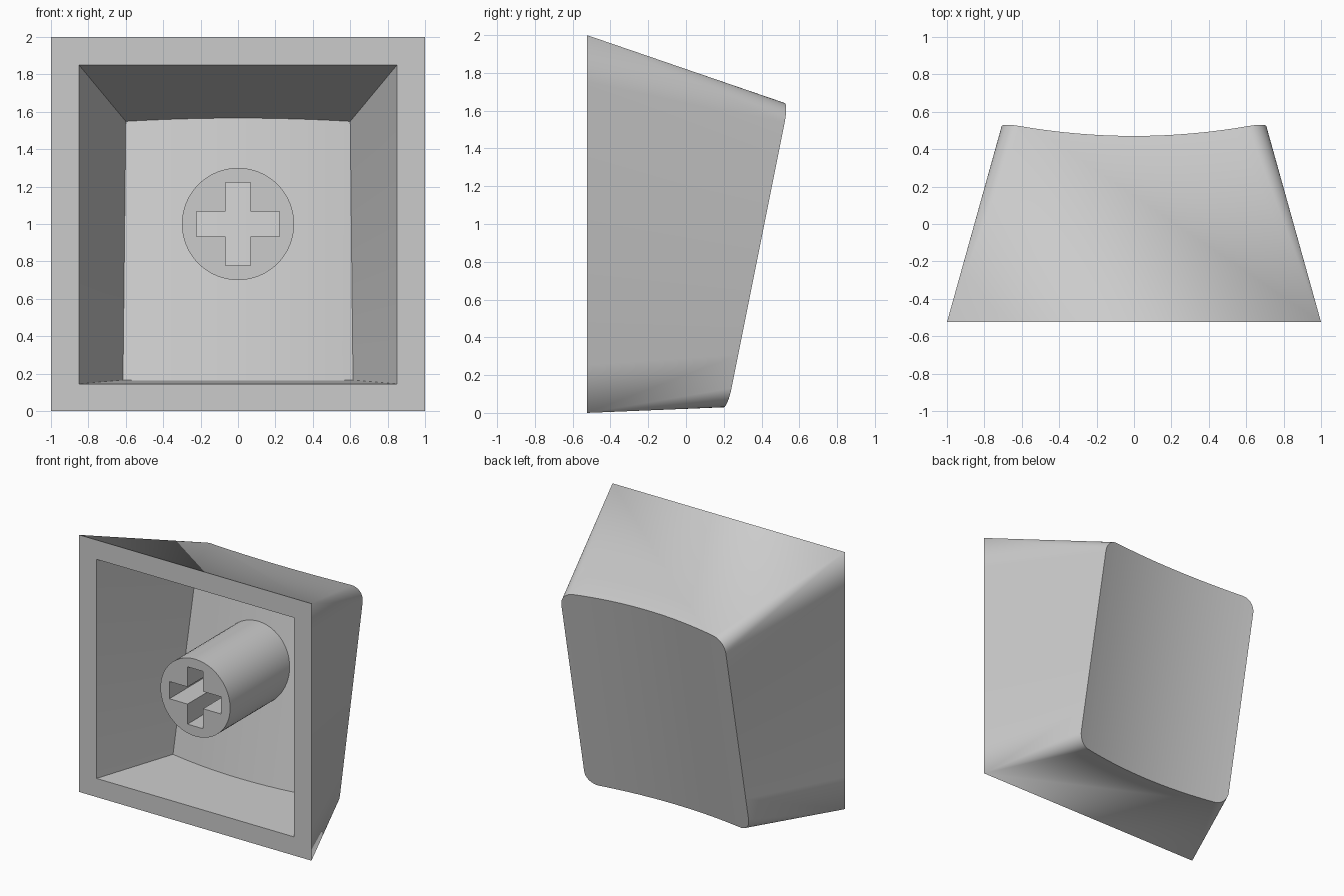
import bpy
import bmesh
from math import sin, cos, pi

cube = bpy.data.objects.get("Cube")
if cube:
    bpy.data.objects.remove(cube)

OPEN_Y = -0.525      # plane of the open rim
ROWS = 8             # divisions along the height
DISH_STEPS = 16      # divisions across the dished face
ARC_STEPS = 8        # divisions of each rounded corner

plastic = bpy.data.materials.new("light grey plastic")
plastic.use_nodes = True
grey = (0.6, 0.6, 0.6, 1)
plastic.diffuse_color = grey
plastic.node_tree.nodes["Principled BSDF"].inputs["Base Color"].default_value = grey


def lerp(a, b, t):
    return a + (b - a) * t


def dish(x, z):
    """Depth of the tilted, scooped key face."""
    return 0.47 + 0.2 * (z - 1.655) + x * x / 6.6


def columns(half, radius):
    """Pairs of x and corner drop across the face, from left to right."""
    flat = half - radius
    middle = [(lerp(-flat, flat, i / DISH_STEPS), 0) for i in range(DISH_STEPS + 1)]
    if not radius:
        return middle
    arc = []
    for i in range(ARC_STEPS):
        a = i / ARC_STEPS * pi / 2
        arc.append((flat + radius * cos(a), radius * (1 - sin(a))))
    return [(-x, d) for x, d in arc] + middle + arc[::-1]


def wall_height(x, start, slope, offset):
    """Height where a sloping wall meets the dished face."""
    z = start
    for _ in range(6):
        z = start + slope * (dish(x, z) - offset - OPEN_Y)
    return z


def skin(bm, half_open, low, high, low_slope, half, spread, radius, offset):
    """Tapered skin from a square opening to the dished face; returns its side edges."""
    grid = []
    for x, drop in columns(half, radius):
        z0 = wall_height(x, low, low_slope, offset) + drop
        z1 = wall_height(x, high, -0.343, offset) - drop
        column = []
        for j in range(ROWS + 1):
            t = j / ROWS
            z, wide = lerp(z0, z1, t), x * lerp(spread, 1, t)
            column.append(bm.verts.new((wide, dish(wide, z) - offset, z)))
        grid.append(column)
    sides = [[bm.verts.new((s * half_open, OPEN_Y, lerp(low, high, j / ROWS)))
              for j in range(ROWS + 1)] for s in (-1, 1)]
    # dished face
    for a, b in zip(grid, grid[1:]):
        for j in range(ROWS):
            bm.faces.new((a[j], b[j], b[j + 1], a[j + 1]))
    # side walls
    for edge, column in zip(sides, (grid[0], grid[-1])):
        for j in range(ROWS):
            bm.faces.new((edge[j], column[j], column[j + 1], edge[j + 1]))
    # upper and lower walls with fanned corners
    n = ARC_STEPS if radius else 0
    for j in (0, -1):
        line = [column[j] for column in grid]
        bm.faces.new([sides[0][j]] + line[n:len(line) - n] + [sides[1][j]])
        for i in range(n):
            bm.faces.new((sides[0][j], line[i], line[i + 1]))
            bm.faces.new((sides[1][j], line[-1 - i], line[-2 - i]))
    return sides


def finish(obj):
    bpy.ops.object.select_all(action="DESELECT")
    obj.select_set(True)
    bpy.context.view_layer.objects.active = obj
    if obj.type == "CURVE":
        bpy.ops.object.convert(target="MESH")
    bpy.ops.object.shade_smooth_by_angle(angle=pi / 6)


# Hollow cap: outer skin, inner skin and the flat rim joining them
bm = bmesh.new()
outer = skin(bm, 1, 0, 2, 0.041, 0.708, 1, 0.1, 0)
inner = skin(bm, 0.85, 0.145, 1.85, 0.033, 0.6, 1.025, 0, 0.15)
for o, i in zip(outer, inner):
    for j in range(ROWS):
        bm.faces.new((o[j], o[j + 1], i[j + 1], i[j]))
for j in (0, -1):
    bm.faces.new((outer[0][j], outer[1][j], inner[1][j], inner[0][j]))
bmesh.ops.recalc_face_normals(bm, faces=bm.faces)
mesh = bpy.data.meshes.new("key_shell")
bm.to_mesh(mesh)
bm.free()
mesh.materials.append(plastic)
shell = bpy.data.objects.new("key_shell", mesh)
bpy.context.collection.objects.link(shell)
finish(shell)

# Round stem with a cross-shaped socket, extruded from a flat outline
STEM_BACK = 0.25
LONG, THIN = 0.223, 0.067
circle = [(0.3 * cos(k * pi / 32), 0.3 * sin(k * pi / 32)) for k in range(64)]
cross = []
for c, s in ((1, 0), (0, 1), (-1, 0), (0, -1)):
    for u, v in ((LONG, -THIN), (LONG, THIN), (THIN, THIN)):
        cross.append((u * c - v * s, u * s + v * c))

outline = bpy.data.curves.new("socket_stem", "CURVE")
outline.dimensions = "2D"
outline.fill_mode = "BOTH"
outline.extrude = (STEM_BACK - OPEN_Y) / 2
for points in (circle, cross):
    spline = outline.splines.new("POLY")
    spline.points.add(len(points) - 1)
    for p, (x, y) in zip(spline.points, points):
        p.co = (x, y, 0, 1)
    spline.use_cyclic_u = True
outline.materials.append(plastic)
stem = bpy.data.objects.new("socket_stem", outline)
stem.location = (0, (STEM_BACK + OPEN_Y) / 2, 1)
stem.rotation_euler = (pi / 2, 0, 0)
bpy.context.collection.objects.link(stem)
finish(stem)
